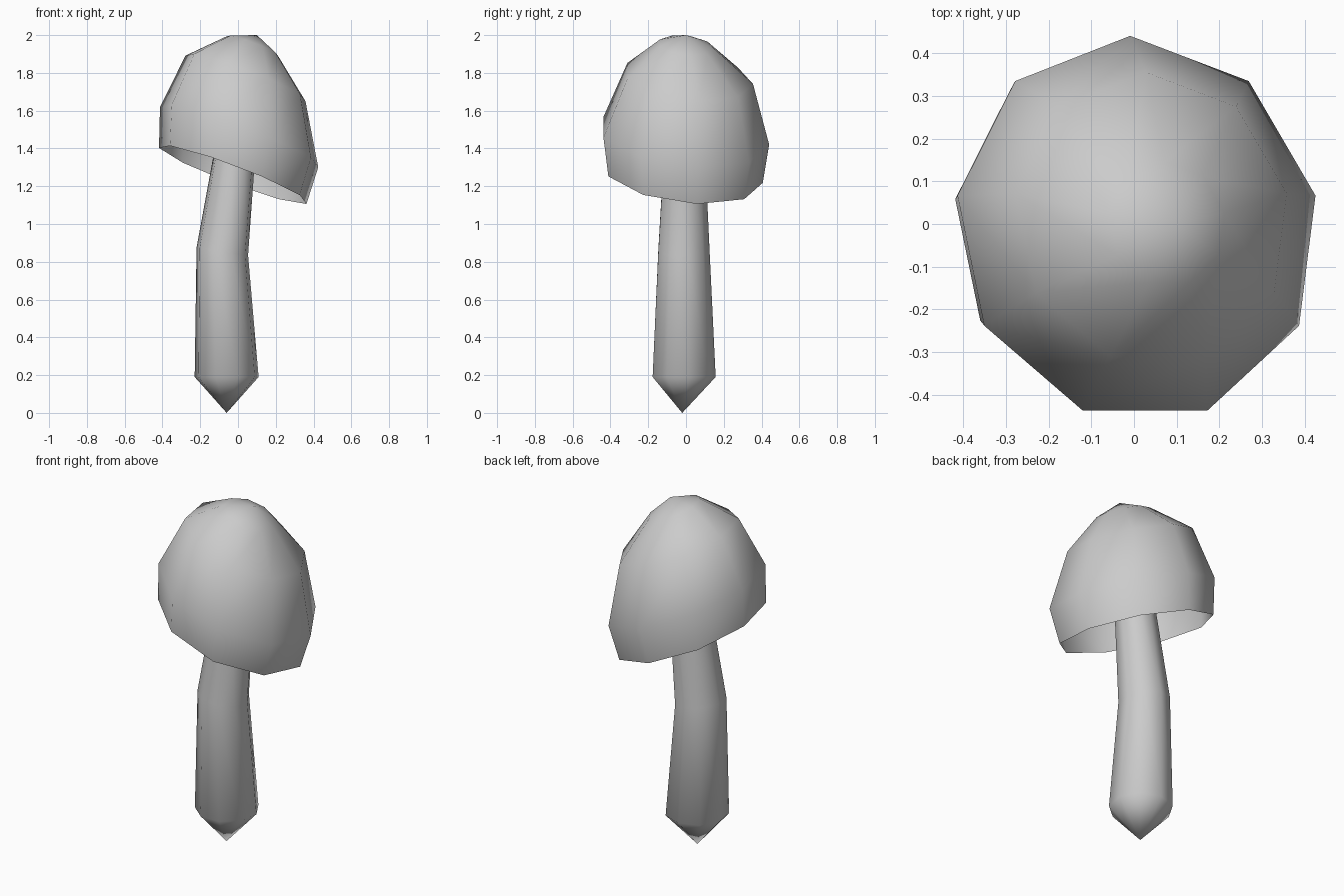
import bpy, bmesh
from math import sin, cos, radians
from mathutils import Vector

cube = bpy.data.objects.get("Cube")
if cube:
    bpy.data.objects.remove(cube)

grey = bpy.data.materials.new("plain_grey")
grey.use_nodes = True
grey.diffuse_color = (0.6, 0.6, 0.6, 1)
grey.node_tree.nodes["Principled BSDF"].inputs["Base Color"].default_value = (0.6, 0.6, 0.6, 1)

SIDES = 9


def ring(bm, center, radius, normal, phase):
    """Nine-sided ring of vertices lying across the given normal."""
    n = Vector(normal).normalized()
    u = Vector((n.z, 0, -n.x)).normalized()
    v = n.cross(u)
    verts = []
    for i in range(SIDES):
        a = radians(phase + i * 360 / SIDES)
        verts.append(bm.verts.new(Vector(center) + radius * (cos(a) * u + sin(a) * v)))
    return verts


def loft(name, sections, phase, tip):
    """Skin rings of (center, radius, normal) from the open end to the pointed end."""
    bm = bmesh.new()
    loops = [ring(bm, c, r, n, phase) for c, r, n in sections]
    point = bm.verts.new(tip)
    for i in range(SIDES):
        j = (i + 1) % SIDES
        for a, b in zip(loops, loops[1:]):
            bm.faces.new((a[i], a[j], b[j], b[i]))
        bm.faces.new((loops[-1][i], loops[-1][j], point))
    # Rings that run downwards come out inside out, so turn them
    if tip[2] < sections[0][0][2]:
        bmesh.ops.reverse_faces(bm, faces=bm.faces)
    for face in bm.faces:
        face.smooth = True
    mesh = bpy.data.meshes.new(name)
    bm.to_mesh(mesh)
    bm.free()
    mesh.materials.append(grey)
    obj = bpy.data.objects.new(name, mesh)
    bpy.context.collection.objects.link(obj)


# Leaning hollow cap, open underneath
lean = (0.38, 0.12, 1)
loft("cap", [
    ((-0.025, -0.015, 1.262), 0.424, lean),
    ((0.009, -0.012, 1.468), 0.455, lean),
    ((0.042, 0.012, 1.777), 0.345, lean),
    ((0.077, 0.0, 1.945), 0.147, lean),
], phase=10, tip=(0.1, 0.0, 2.0))

# Bent, tapering stem that runs up into the cap and ends in a pointed foot
loft("stem", [
    ((0.0, -0.01, 1.5), 0.105, (0.3, 0, 1)),
    ((-0.083, -0.015, 0.855), 0.14, (0.15, 0, 1)),
    ((-0.06, -0.015, 0.19), 0.172, (0, 0, 1)),
], phase=10, tip=(-0.06, -0.02, 0))
